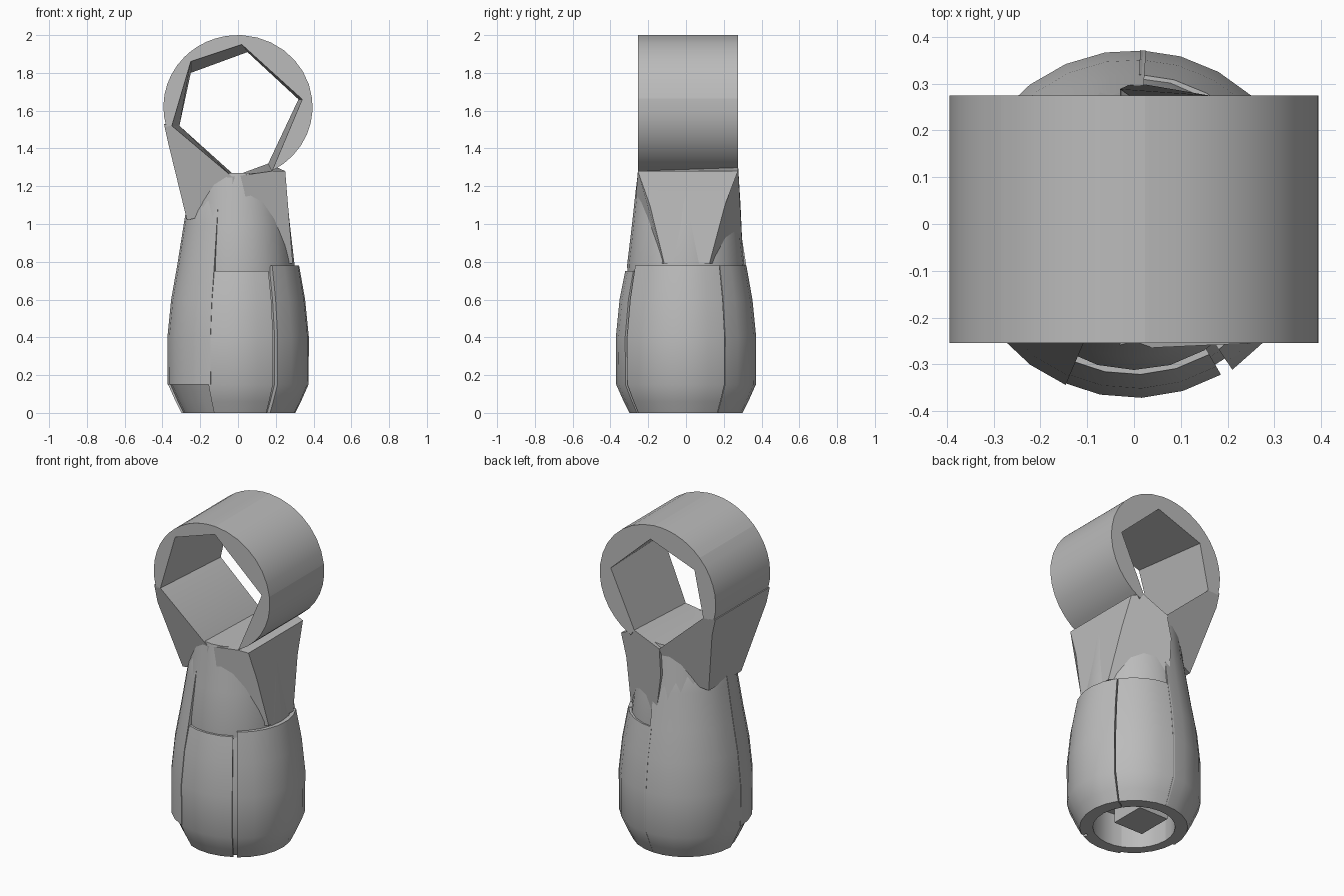
import bpy
import bmesh
from math import cos, sin, radians, atan2, pi

if "Cube" in bpy.data.objects:
    bpy.data.objects.remove(bpy.data.objects["Cube"])

grey = bpy.data.materials.new("plain grey")
grey.use_nodes = True
grey.diffuse_color = (0.5, 0.5, 0.5, 1)
grey.node_tree.nodes["Principled BSDF"].inputs["Base Color"].default_value = (0.5, 0.5, 0.5, 1)


def finish(name, bm, angle=30):
    bmesh.ops.recalc_face_normals(bm, faces=bm.faces)
    mesh = bpy.data.meshes.new(name)
    bm.to_mesh(mesh)
    bm.free()
    obj = bpy.data.objects.new(name, mesh)
    bpy.context.collection.objects.link(obj)
    mesh.materials.append(grey)
    bpy.ops.object.select_all(action="DESELECT")
    obj.select_set(True)
    bpy.context.view_layer.objects.active = obj
    bpy.ops.object.shade_smooth_by_angle(angle=radians(angle))


def loft(name, rings, angle=30):
    """Closed solid through equal-sized rings of points, capped at both ends."""
    bm = bmesh.new()
    rows = [[bm.verts.new(p) for p in ring] for ring in rings]
    n = len(rows[0])
    for a, b in zip(rows, rows[1:]):
        for i in range(n):
            j = (i + 1) % n
            bm.faces.new((a[i], a[j], b[j], b[i]))
    bm.faces.new(rows[0])
    bm.faces.new(rows[-1])
    finish(name, bm, angle)


def shell(name, start, end, profile, inner=0.23, grow=0.0):
    """Curved wall panel between two angles, following (z, radius) pairs."""
    steps = max(3, round((end - start) / 14))
    angles = [radians(start + (end - start) * i / steps) for i in range(steps + 1)]
    rings = []
    for z, r in profile:
        outer = [((r + grow) * cos(a), (r + grow) * sin(a), z) for a in angles]
        back = [(inner * cos(a), inner * sin(a), z) for a in reversed(angles)]
        rings.append(outer + back)
    loft(name, rings)


# Profiles of the wall, low panels stop at the step, tall ones reach the dome
low = [(0, .30), (.06, .33), (.15, .37), (.4, .372), (.6, .352), (.78, .32)]
tall = low[2:] + [(1.0, .285), (1.12, .265), (1.17, .245)]

# Body panels
shell("right_panel", -56, 33, low, grow=.004)
shell("back_right_panel", 34, 88, low)
shell("back_panel", 86, 181, low[:2] + tall)
shell("left_panel", 180, 247, tall, grow=.002)
shell("left_foot", 180, 250, low[:3], grow=-.012)
shell("front_panel", 245, 300, low[:-1] + [(.75, .322)])
shell("front_seam", 299, 305, low, grow=-.025)

# Core fills the body above the recess in the base
core = [(.2, .26), (.6, .29), (.78, .306), (1.0, .28), (1.17, .262), (1.27, .25)]
circle = [2 * pi * i / 24 for i in range(24)]
loft("neck_core", [[(r * .98 * cos(a), r * 1.02 * sin(a), z) for a in circle] for z, r in core])
bm = bmesh.new()
bmesh.ops.create_cube(bm, size=1)
for v in bm.verts:
    v.co = (v.co.x * .2 - .05, v.co.y * .22, .15 + v.co.z * .18)
finish("base_block", bm)

# Ring with a faceted hole, one solid segment behind each side of the hole
FRONT, BACK = -.255, .275
hole_front = [(-.25, 1.86), (.02, 1.95), (.34, 1.66), (.18, 1.28), (-.03, 1.25), (-.35, 1.52)]
hole_back = [(-.25, 1.80), (.05, 1.91), (.32, 1.66), (.16, 1.32), (-.01, 1.25), (-.31, 1.52)]
CZ = 1.62


def arc(a, b, steps=7):
    points = []
    for i in range(steps + 1):
        t = a + (b - a) * i / steps
        points.append((.395 * cos(t), CZ + .38 * sin(t)))
    return points


for k in range(6):
    if k in (3, 4):
        continue
    m = (k + 1) % 6
    a = atan2(hole_front[k][1] - CZ, hole_front[k][0])
    b = atan2(hole_front[m][1] - CZ, hole_front[m][0])
    if b > a:
        b -= 2 * pi
    outer = arc(a, b)
    rings = []
    for y, hole in ((FRONT, hole_front), (BACK, hole_back)):
        rings.append([(x, y, z) for x, z in outer + [hole[m], hole[k]]])
    loft("ring_segment_%d" % (k + 1), rings)

# Sloping shoulder joining the ring to the left of the body
rings = []
for y, hole in ((FRONT, hole_front), (BACK, hole_back)):
    s = .8
    outline = [(hole[5], 1), ((-.392, 1.53), 1), ((-.37, 1.43), 1), ((-.27, 1.02), .6),
               ((-.03, 1.08), s), ((.0, 1.2), 1), (hole[4], 1)]
    rings.append([(x, y * f, z) for (x, z), f in outline])
loft("left_shoulder", rings)

# Flat saddle joining the ring to the right of the neck
rings = []
for y, hole in ((FRONT, hole_front), (BACK, hole_back)):
    outline = [(hole[4], 1), (hole[3], 1), ((.25, 1.28), 1), ((.262, 1.1), .75),
               ((.29, .79), .45), ((.0, .79), 1.1), ((-.03, 1.1), 1.05)]
    rings.append([(x, y * f, z) for (x, z), f in outline])
loft("right_neck", rings)
